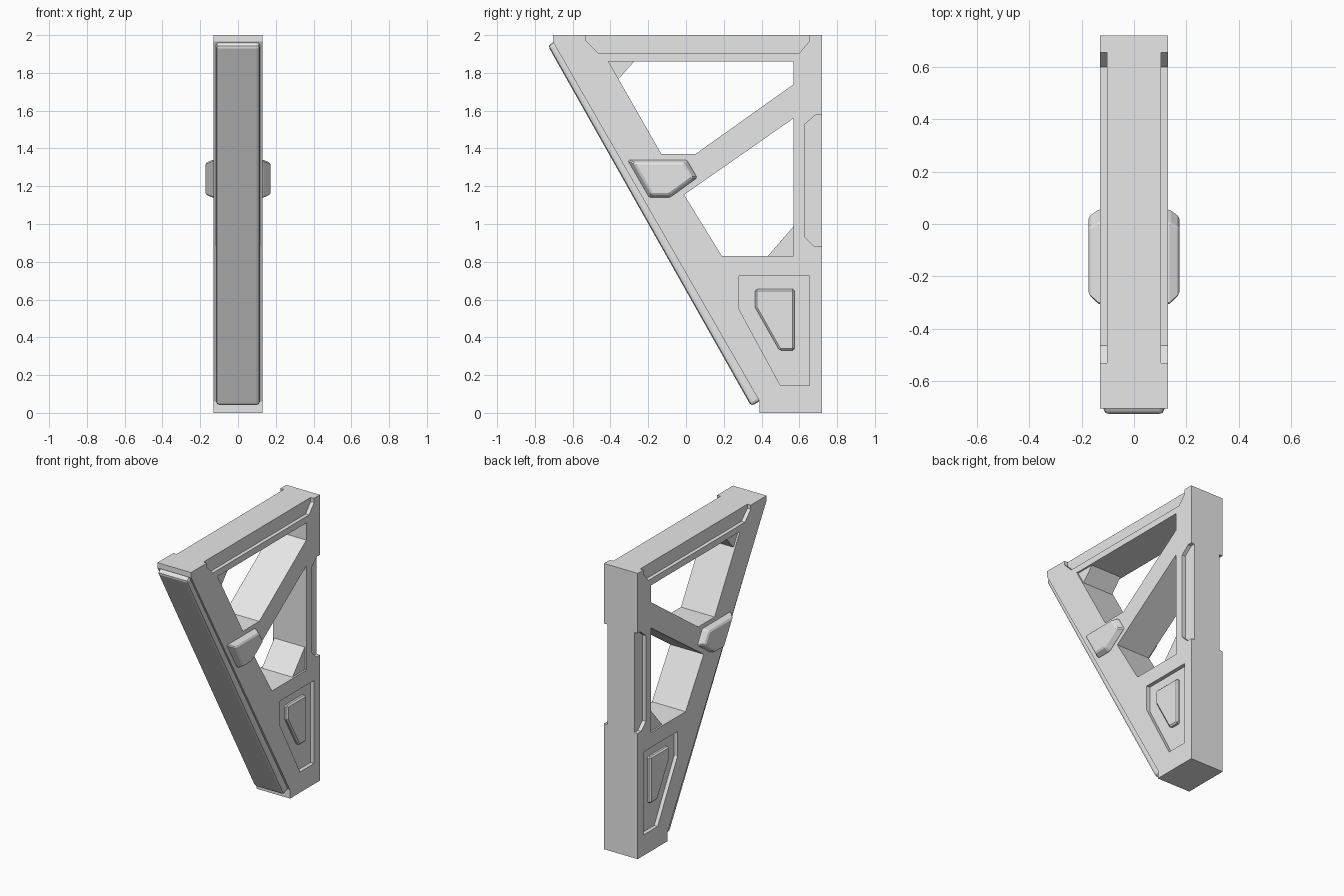
import bpy, bmesh

cube = bpy.data.objects.get("Cube")
if cube:
    bpy.data.objects.remove(cube, do_unlink=True)

GREY = (0.8, 0.8, 0.8, 1.0)
mat = bpy.data.materials.new("light grey")
mat.use_nodes = True
mat.diffuse_color = GREY
mat.node_tree.nodes["Principled BSDF"].inputs["Base Color"].default_value = GREY


def prism(name, profile, sections):
    """Loft a (y, z) profile along x; each section is (x, scale about the profile centre)."""
    n = len(profile)
    cy = sum(p[0] for p in profile) / n
    cz = sum(p[1] for p in profile) / n
    bm = bmesh.new()
    rings = [[bm.verts.new((x, cy + (y - cy) * s, cz + (z - cz) * s)) for y, z in profile]
             for x, s in sections]
    for a, b in zip(rings, rings[1:]):
        for i in range(n):
            j = (i + 1) % n
            bm.faces.new((a[i], a[j], b[j], b[i]))
    bm.faces.new(rings[0])
    bm.faces.new(rings[-1])
    bmesh.ops.recalc_face_normals(bm, faces=bm.faces)
    mesh = bpy.data.meshes.new(name)
    bm.to_mesh(mesh)
    bm.free()
    mesh.materials.append(mat)
    obj = bpy.data.objects.new(name, mesh)
    bpy.context.collection.objects.link(obj)
    return obj


def slab(name, profile, x0, x1):
    return prism(name, profile, [(x0, 1), (x1, 1)])


def bevel(obj, width, segments=1):
    mod = obj.modifiers.new("edge bevel", 'BEVEL')
    mod.width = width
    mod.segments = segments
    mod.limit_method = 'ANGLE'
    return obj


def cut(obj, profile, x0, x1):
    cutter = slab("cutter", profile, x0, x1)
    cutter.hide_render = True
    mod = obj.modifiers.new("cut", 'BOOLEAN')
    mod.operation = 'DIFFERENCE'
    mod.solver = 'EXACT'
    mod.object = cutter
    bpy.context.view_layer.objects.active = obj
    bpy.ops.object.modifier_apply(modifier=mod.name)
    bpy.data.objects.remove(cutter, do_unlink=True)


W = 0.13        # half width of the frame
DEPTH = 0.026   # depth of the side recesses

# Tapered bracket frame
frame = slab("bracket_frame", [(-0.705, 2), (0.72, 2), (0.72, 0), (0.39, 0),
                               (0.39, 0.06), (-0.705, 1.965)], -W, W)

# Openings above and below the diagonal strut
upper_hole = [(-0.41, 1.86), (0.57, 1.86), (0.57, 1.74), (0.05, 1.37), (-0.13, 1.37)]
lower_hole = [(0.57, 1.56), (0.57, 0.83), (0.19, 0.83), (-0.01, 1.155)]
for hole in (upper_hole, lower_hole):
    cut(frame, hole, -1, 1)

# Recesses on both sides: top beam, rear post and lower panel
top_recess = [(-0.53, 2.1), (-0.53, 1.97), (-0.465, 1.905), (0.60, 1.905),
              (0.655, 1.97), (0.655, 2.1)]
rear_recess = [(0.8, 1.58), (0.69, 1.58), (0.63, 1.53), (0.63, 0.93), (0.68, 0.88), (0.8, 0.88)]
panel_recess = [(0.28, 0.725), (0.655, 0.725), (0.655, 0.145), (0.5, 0.145), (0.28, 0.55)]
for side in (-1, 1):
    for recess in (top_recess, rear_recess, panel_recess):
        cut(frame, recess, side * (W - DEPTH), side * 0.3)

# Raised pads inside the lower panels
pad = [(0.365, 0.655), (0.575, 0.655), (0.575, 0.33), (0.495, 0.33), (0.365, 0.56)]
for side, label in ((1, "left"), (-1, "right")):
    bevel(slab(label + "_panel_pad", pad, side * 0.09, side * 0.127), 0.01)

# Corner gussets inside the openings
slab("upper_gusset", [(-0.43, 1.88), (-0.27, 1.865), (-0.36, 1.765)], -0.118, 0.118)
slab("lower_gusset", [(0.58, 0.82), (0.58, 1.0), (0.425, 0.82)], -0.118, 0.118)

# Chamfered boss passing through the strut joint
boss = [(-0.31, 1.34), (0.005, 1.34), (0.06, 1.245), (-0.085, 1.14), (-0.195, 1.14)]
bevel(prism("joint_boss", boss, [(-0.173, 0.83), (-0.135, 1), (0.135, 1), (0.173, 0.83)]), 0.008)

# Rounded plate along the sloping front
plate = [(-0.732, 1.945), (-0.68, 1.975), (0.40, 0.068), (0.345, 0.035)]
bevel(slab("front_plate", plate, -0.116, 0.116), 0.018, 2)
